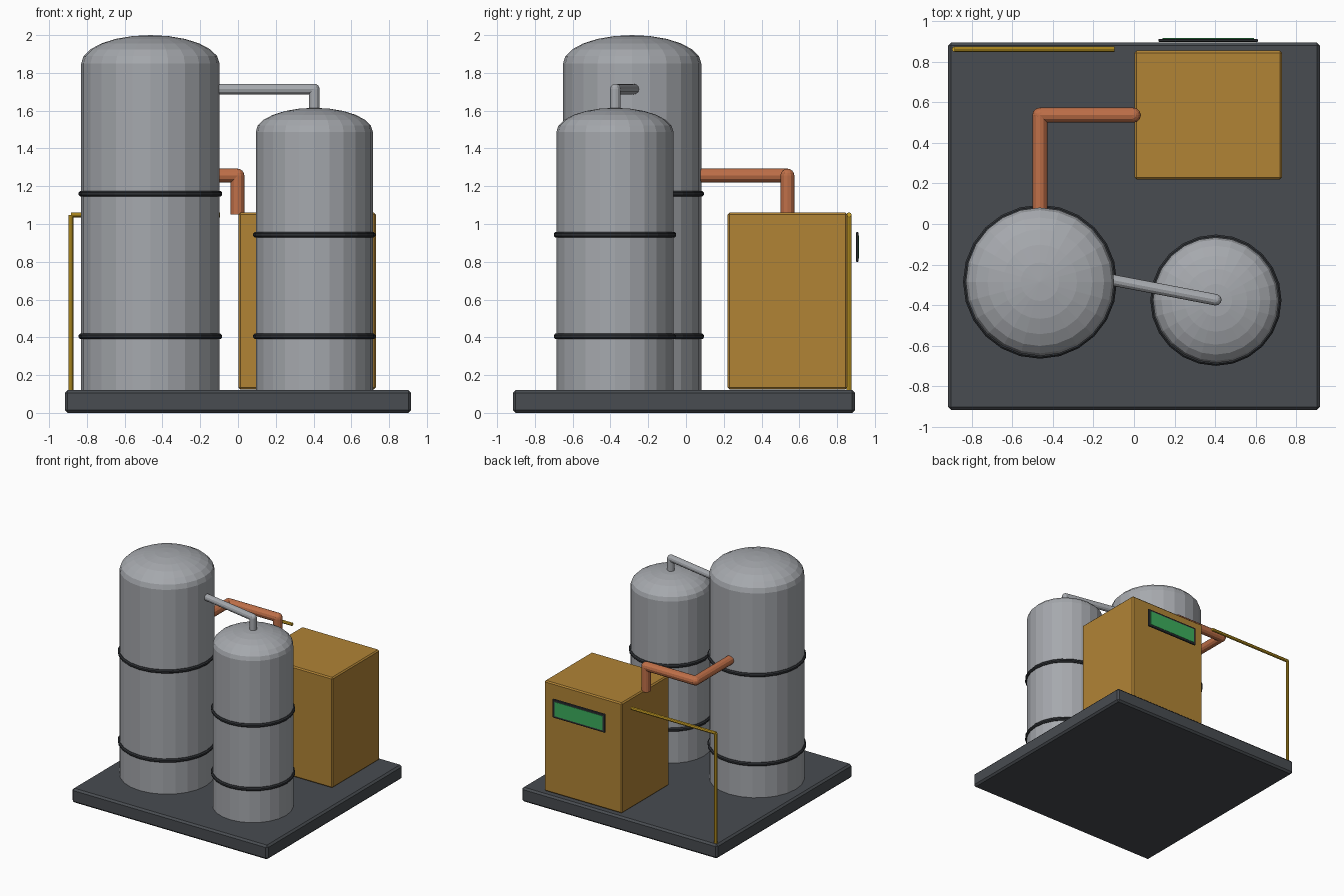
import bpy, bmesh, math
from mathutils import Vector

if "Cube" in bpy.data.objects:
    bpy.data.objects.remove(bpy.data.objects["Cube"], do_unlink=True)


def material(name, r, g, b):
    m = bpy.data.materials.new(name)
    m.use_nodes = True
    m.diffuse_color = (r, g, b, 1)
    m.node_tree.nodes["Principled BSDF"].inputs["Base Color"].default_value = (r, g, b, 1)
    return m


steel = material("grey steel", 0.38, 0.395, 0.42)
slab = material("dark slab", 0.065, 0.072, 0.082)
black = material("black trim", 0.03, 0.033, 0.038)
ochre = material("ochre paint", 0.44, 0.23, 0.036)
copper = material("copper", 0.52, 0.16, 0.065)
yellow = material("safety yellow", 0.62, 0.37, 0.02)
green = material("screen green", 0.045, 0.42, 0.11)


def finish(name, bm, mat):
    bmesh.ops.recalc_face_normals(bm, faces=bm.faces)
    mesh = bpy.data.meshes.new(name)
    bm.to_mesh(mesh)
    bm.free()
    mesh.materials.append(mat)
    ob = bpy.data.objects.new(name, mesh)
    bpy.context.collection.objects.link(ob)
    return ob


def box(name, lo, hi, mat, bevel=0.0):
    """Box between two corners, with an optional chamfer."""
    lo, hi = Vector(lo), Vector(hi)
    bm = bmesh.new()
    bmesh.ops.create_cube(bm, size=1)
    for v in bm.verts:
        v.co = (lo + hi) / 2 + v.co * (hi - lo)
    if bevel:
        bmesh.ops.bevel(bm, geom=bm.edges[:], offset=bevel, segments=1, affect='EDGES')
    return finish(name, bm, mat)


def lathe(name, profile, centre, mat, sides=24, closed=False):
    """Spin a (radius, height) profile round a vertical axis."""
    bm = bmesh.new()
    rings = []
    for r, z in profile:
        if r < 1e-5:
            rings.append([bm.verts.new((*centre, z))] * sides)
            continue
        angles = [math.tau * i / sides for i in range(sides)]
        rings.append([bm.verts.new((centre[0] + r * math.cos(a),
                                    centre[1] + r * math.sin(a), z)) for a in angles])
    pairs = list(zip(rings, rings[1:]))
    if closed:
        pairs.append((rings[-1], rings[0]))
    for low, high in pairs:
        for i in range(sides):
            j = (i + 1) % sides
            bm.faces.new(list(dict.fromkeys((low[i], low[j], high[j], high[i]))))
    return finish(name, bm, mat)


def pipe(name, points, radius, mat, sides=12, joints=True):
    """Straight tubes between points with ball elbows."""
    points = [Vector(p) for p in points]
    bm = bmesh.new()
    for a, b in zip(points, points[1:]):
        tube = bmesh.ops.create_cone(bm, cap_ends=True, segments=sides, radius1=radius,
                                     radius2=radius, depth=(b - a).length)["verts"]
        turn = (b - a).to_track_quat('Z', 'Y')
        for v in tube:
            v.co = turn @ v.co + (a + b) / 2
    for p in points[1:-1] if joints else []:
        ball = bmesh.ops.create_uvsphere(bm, u_segments=sides, v_segments=8, radius=radius)
        bmesh.ops.translate(bm, verts=ball["verts"], vec=p)
    return finish(name, bm, mat)


def tank(name, centre, radius, shoulder, top, bands):
    """Cylinder with an elliptical dome and hoop bands."""
    floor, steps = 0.12, 6
    profile = [(0, floor), (radius, floor)]
    for i in range(steps + 1):
        a = math.pi / 2 * i / steps
        profile.append((radius * math.cos(a), shoulder + (top - shoulder) * math.sin(a)))
    lathe(name, profile, centre, steel)
    for i, z in enumerate(bands):
        ring = [(radius + 0.015 * math.cos(math.tau * k / 8 + math.pi / 8),
                 z + 0.016 * math.sin(math.tau * k / 8 + math.pi / 8)) for k in range(8)]
        lathe(f"{name}_band_{i + 1}", ring, centre, black, closed=True)


# Base slab
box("base", (-0.917, -0.917, 0), (0.917, 0.895, 0.12), slab, 0.015)

# Tanks
tank("tall_tank", (-0.464, -0.285), 0.366, 1.85, 2.0, (0.405, 1.16))
tank("short_tank", (0.404, -0.376), 0.31, 1.488, 1.615, (0.405, 0.943))

# Control cabinet with a rear screen
box("cabinet", (0.002, 0.22, 0.125), (0.73, 0.855, 1.06), ochre, 0.01)
box("screen_frame", (0.12, 0.899, 0.8), (0.612, 0.914, 0.957), black, 0.004)
box("screen", (0.14, 0.91, 0.818), (0.592, 0.917, 0.939), green)

# Pipes
pipe("steel_pipe", [(-0.11, -0.276, 1.714), (0.404, -0.374, 1.714), (0.404, -0.374, 1.59)],
     0.028, steel)
pipe("copper_pipe", [(-0.465, 0.05, 1.256), (-0.465, 0.537, 1.256),
                     (-0.003, 0.537, 1.256), (-0.003, 0.537, 1.05)], 0.037, copper)

# Handrail
pipe("handrail", [(-0.885, 0.863, 0.12), (-0.885, 0.863, 1.048), (-0.095, 0.863, 1.048)],
     0.0135, yellow, sides=8, joints=False)
